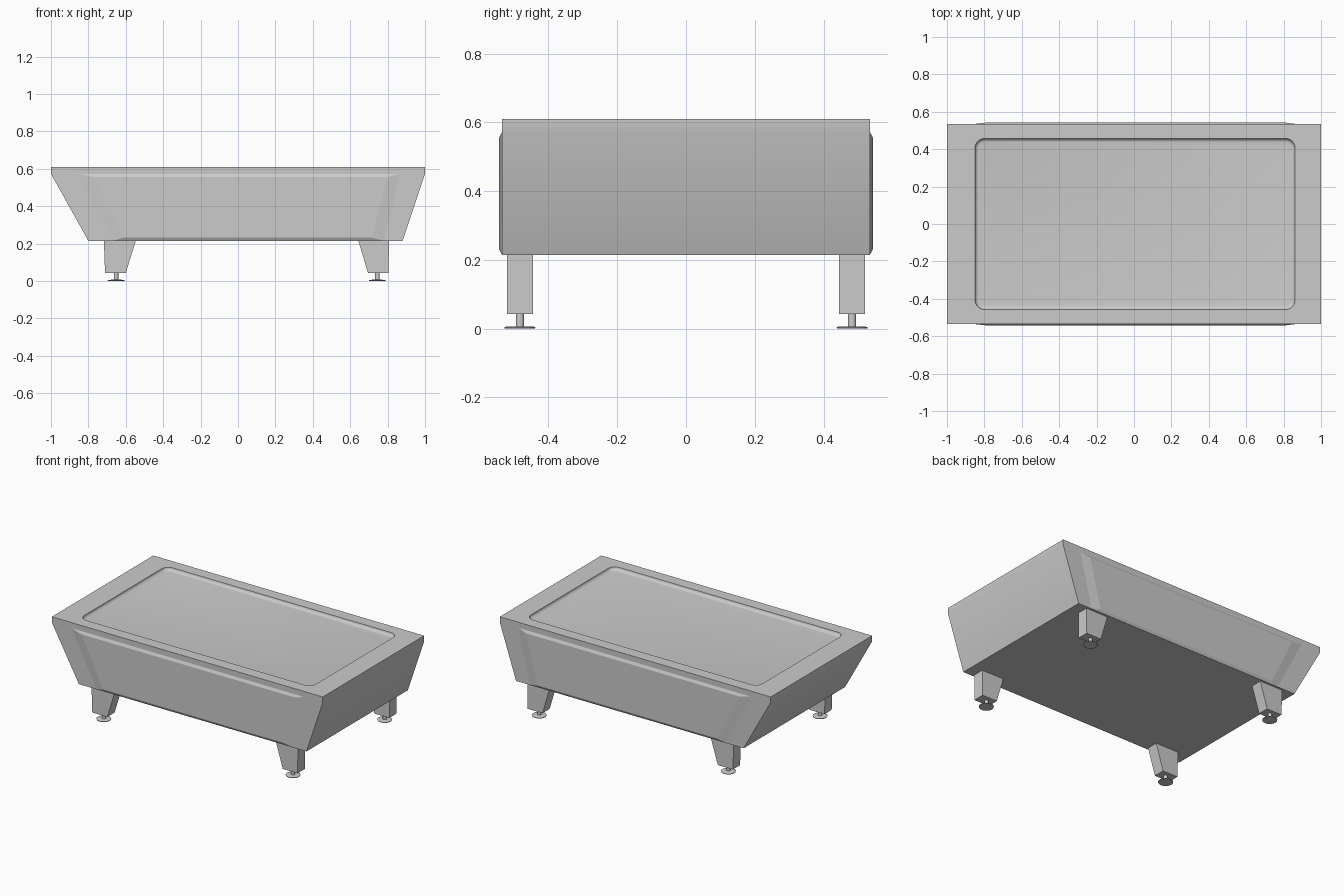
import bpy, bmesh, math

if "Cube" in bpy.data.objects:
    bpy.data.objects.remove(bpy.data.objects["Cube"])


def mesh_object(name, bm):
    bmesh.ops.recalc_face_normals(bm, faces=bm.faces)
    me = bpy.data.meshes.new(name)
    bm.to_mesh(me)
    bm.free()
    ob = bpy.data.objects.new(name, me)
    bpy.context.collection.objects.link(ob)
    return ob


def loft(name, rings):
    """Closed solid through a list of equal-length point rings."""
    bm = bmesh.new()
    vs = [[bm.verts.new(p) for p in r] for r in rings]
    n = len(vs[0])
    for a, b in zip(vs, vs[1:]):
        for i in range(n):
            j = (i + 1) % n
            bm.faces.new((a[i], a[j], b[j], b[i]))
    bm.faces.new(vs[0])
    bm.faces.new(vs[-1])
    return mesh_object(name, bm)


def smooth(ob):
    bpy.ops.object.select_all(action='DESELECT')
    ob.select_set(True)
    bpy.context.view_layer.objects.active = ob
    bpy.ops.object.shade_smooth_by_angle(angle=math.radians(30))


def xz_ring(profile, y):
    return [(x, y, z) for x, z in profile]


def recess_ring(inset, z, steps=6):
    """Rounded rectangle shrunk by an inset."""
    x0, x1, y, r = -0.85 + inset, 0.861 - inset, 0.457 - inset, 0.05 - inset
    pts = []
    corners = ((x1 - r, y - r), (x0 + r, y - r), (x0 + r, r - y), (x1 - r, r - y))
    for k, (cx, cy) in enumerate(corners):
        for s in range(steps + 1):
            a = math.pi / 2 * (k + s / steps)
            pts.append((cx + r * math.cos(a), cy + r * math.sin(a), z))
    return pts


def circle(x, y, r, z, n=24):
    return [(x + r * math.cos(i * math.tau / n), y + r * math.sin(i * math.tau / n), z)
            for i in range(n)]


# Table body with flared ends
profile = [(-0.80, 0.214), (0.88, 0.214), (1.0, 0.573), (1.0, 0.61), (-1.0, 0.61), (-1.0, 0.573)]
body = loft("table_body", [xz_ring(profile, -0.535), xz_ring(profile, 0.535)])

# Shallow rounded recess in the top, filleted into its floor
R = 0.02
arc = [math.pi / 2 * i / 5 for i in range(6)]
cutter = loft("recess_cutter", [recess_ring(R * (1 - math.sin(a)), 0.61 - R * math.cos(a))
                                for a in arc] + [recess_ring(0, 0.66)])
cut = body.modifiers.new("recess", 'BOOLEAN')
cut.operation = 'DIFFERENCE'
cut.object = cutter
bpy.context.view_layer.objects.active = body
bpy.ops.object.modifier_apply(modifier=cut.name)
bpy.data.objects.remove(cutter)
smooth(body)

# Raised bevelled panels on the long sides
outer = [(-0.855, 0.573), (0.865, 0.573), (0.78, 0.215), (-0.67, 0.215)]
inner = [(-0.775, 0.556), (0.80, 0.556), (0.715, 0.231), (-0.615, 0.231)]
for side, s in (("front", -1), ("back", 1)):
    loft(side + "_panel", [xz_ring(outer, s * 0.535), xz_ring(inner, s * 0.5435)])

# Tapered legs, each with a round levelling foot
legs = {"left": ([(-0.717, 0.22), (-0.545, 0.22), (-0.60, 0.043), (-0.711, 0.043)], -0.652),
        "right": ([(0.642, 0.22), (0.807, 0.22), (0.805, 0.043), (0.695, 0.043)], 0.745)}
for end, (shape, fx) in legs.items():
    for side, s in (("front", -1), ("back", 1)):
        loft(f"{side}_{end}_leg", [xz_ring(shape, s * 0.445), xz_ring(shape, s * 0.521)])
        smooth(loft(f"{side}_{end}_foot", [
            circle(fx, s * 0.483, r, z) for r, z in
            ((0.044, 0), (0.045, 0.004), (0.040, 0.006), (0.012, 0.007), (0.012, 0.05))]))
